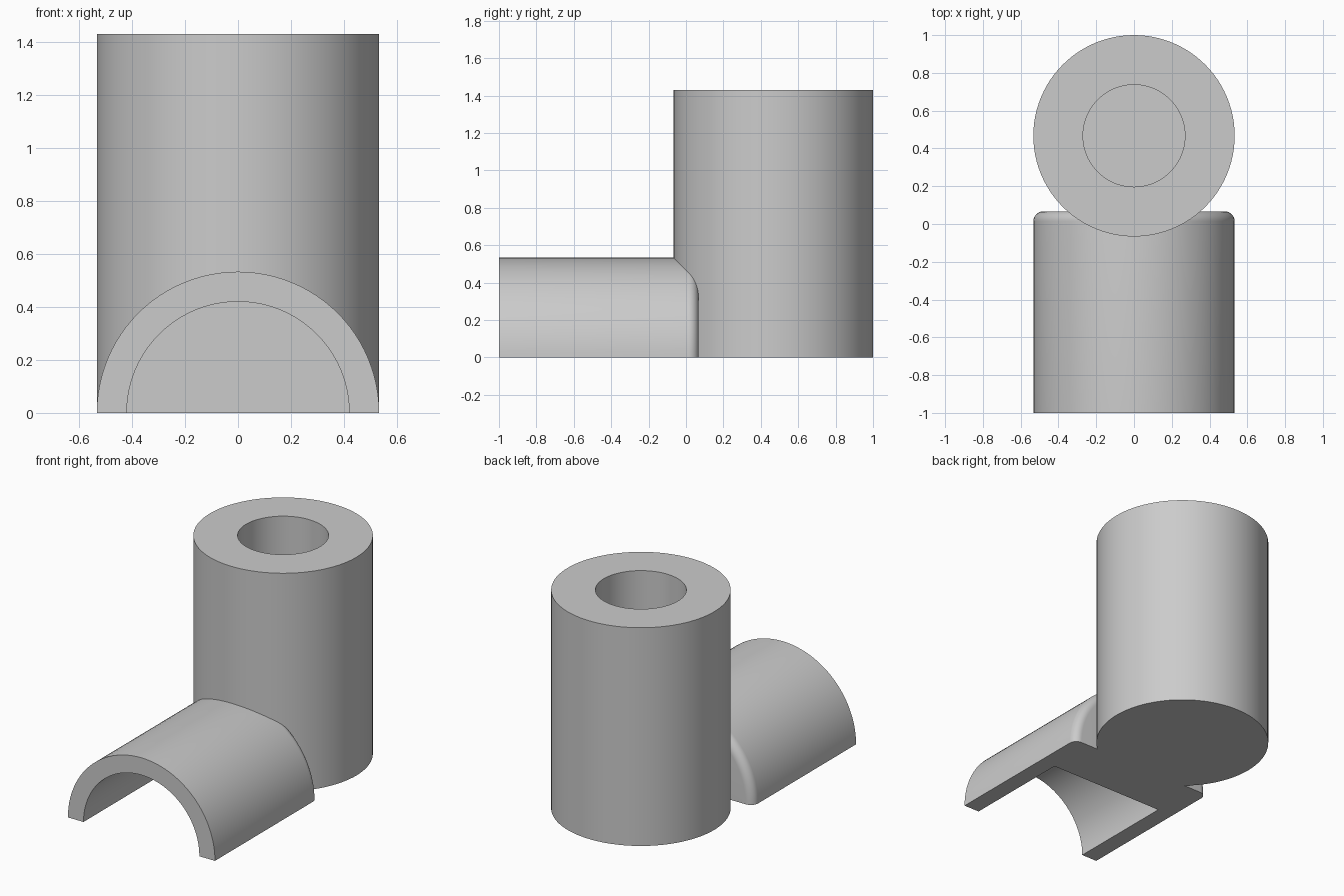
import bpy, bmesh, math

if "Cube" in bpy.data.objects:
    bpy.data.objects.remove(bpy.data.objects["Cube"])

grey = bpy.data.materials.new("light_grey")
grey.diffuse_color = (0.6, 0.6, 0.6, 1)
grey.use_nodes = True
grey.node_tree.nodes["Principled BSDF"].inputs["Base Color"].default_value = grey.diffuse_color


def lathe(name, profile, place, sweep, steps):
    """Turn a closed (radius, height) profile; place maps radius, height, angle to a point."""
    bm = bmesh.new()
    rings = [[bm.verts.new(place(r, h, sweep * i / steps)) for r, h in profile]
             for i in range(steps + 1)]
    n = len(profile)
    for a, b in zip(rings, rings[1:]):
        for k in range(n):
            j = (k + 1) % n
            if profile[k][0] == 0 and profile[j][0] == 0:
                continue  # edge lying on the axis
            bm.faces.new((a[k], a[j], b[j], b[k]))
    if sweep < 2 * math.pi:
        bm.faces.new(rings[0])
        bm.faces.new(rings[-1])
    bmesh.ops.remove_doubles(bm, verts=bm.verts, dist=1e-5)
    bmesh.ops.recalc_face_normals(bm, faces=bm.faces)
    mesh = bpy.data.meshes.new(name)
    bm.to_mesh(mesh)
    bm.free()
    mesh.materials.append(grey)
    ob = bpy.data.objects.new(name, mesh)
    bpy.context.collection.objects.link(ob)
    bpy.ops.object.select_all(action='DESELECT')
    ob.select_set(True)
    bpy.context.view_layer.objects.active = ob
    bpy.ops.object.shade_smooth_by_angle(angle=math.radians(30))
    return ob


R = 0.533           # outer radius shared by both parts
CY = 1.0 - R        # axis of the upright socket

# Upright cylinder with a blind hole in the top
lathe("upright_socket",
      [(0, 0), (R, 0), (R, 1.43), (0.27, 1.43), (0.27, 0.36), (0, 0.36)],
      lambda r, h, t: (r * math.cos(t), CY + r * math.sin(t), h),
      2 * math.pi, 96)

# Half-round arm: open channel at the front, solid with a rounded rim at the back
END, FILLET = 0.067, 0.053
rim = [(R - FILLET + FILLET * math.cos(a), END - FILLET + FILLET * math.sin(a))
       for a in (math.pi / 2 * i / 8 for i in range(9))]
lathe("half_round_arm",
      [(0, -0.267), (0.42, -0.267), (0.42, -1), (R, -1)] + rim + [(0, END)],
      lambda r, h, t: (r * math.cos(t), h, r * math.sin(t)),
      math.pi, 48)
